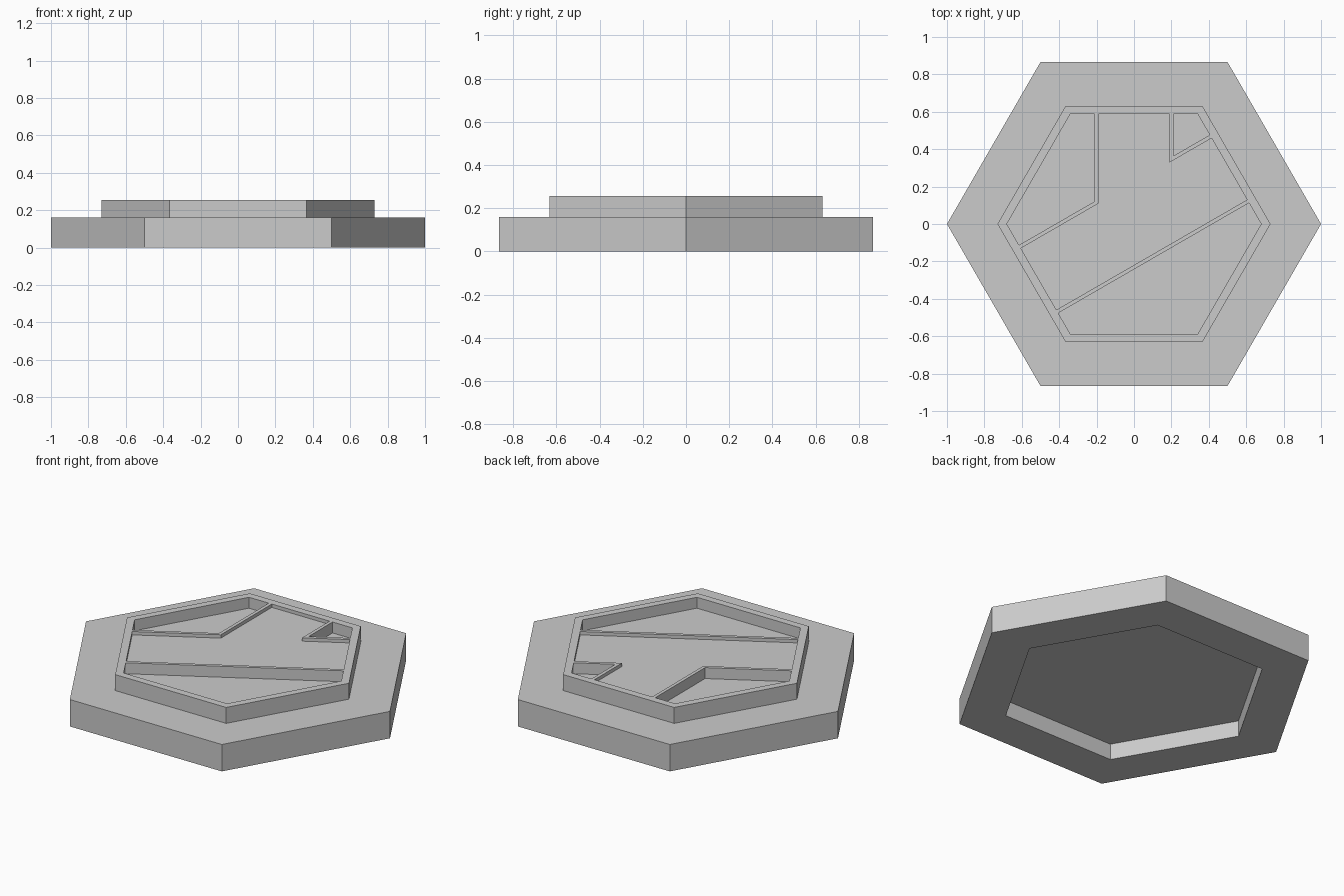
import bpy, bmesh
from math import cos, sin, pi, radians

if "Cube" in bpy.data.objects:
    bpy.data.objects.remove(bpy.data.objects["Cube"], do_unlink=True)

GREY = (0.6, 0.6, 0.6, 1)
grey = bpy.data.materials.new("plain grey")
grey.use_nodes = True
grey.diffuse_color = GREY
grey.node_tree.nodes["Principled BSDF"].inputs["Base Color"].default_value = GREY

RIM_IN = 0.68                 # inner corner radius of the rim
FLAT = RIM_IN * cos(pi / 6)   # distance from centre to a flat inner side
FLOOR, ROAD, TOP = 0.19, 0.235, 0.255
ROAD_HALF, KERB_OUT = 0.19, 0.21
SLANT = radians(30)


def finish(name, bm):
    bmesh.ops.recalc_face_normals(bm, faces=bm.faces)
    mesh = bpy.data.meshes.new(name)
    bm.to_mesh(mesh)
    bm.free()
    mesh.materials.append(grey)
    obj = bpy.data.objects.new(name, mesh)
    bpy.context.collection.objects.link(obj)


def prism(name, outline, z0, z1):
    bm = bmesh.new()
    face = bm.faces.new([bm.verts.new((x, y, z0)) for x, y in outline])
    raised = bmesh.ops.extrude_face_region(bm, geom=[face], use_keep_orig=True)["geom"]
    verts = [g for g in raised if isinstance(g, bmesh.types.BMVert)]
    bmesh.ops.translate(bm, verts=verts, vec=(0, 0, z1 - z0))
    finish(name, bm)


def slanted(u, v):
    """Point u along and v across the slanted road."""
    return (u * cos(SLANT) - v * sin(SLANT), u * sin(SLANT) + v * cos(SLANT))


def corner(x, v):
    """Where the slanted line at offset v meets the upright line at x."""
    return (x, (v + x * sin(SLANT)) / cos(SLANT))


def bend(side, w):
    """Edge line from the slanted road into the upright branch."""
    return [slanted(side * FLAT, w), corner(side * w, w), (side * w, FLAT)]


def straight(w):
    return [slanted(-FLAT, -w), slanted(FLAT, -w)]


# Hexagonal tile: one profile from the underside recess up to the inner floor
profile = [(0.735, 0.095), (0.735, 0), (1, 0), (1, 0.16),
           (0.73, 0.16), (0.73, TOP), (RIM_IN, TOP), (RIM_IN, FLOOR)]
bm = bmesh.new()
rings = [[bm.verts.new((r * cos(k * pi / 3), r * sin(k * pi / 3), z)) for k in range(6)]
         for r, z in profile]
for low, high in zip(rings, rings[1:]):
    for k in range(6):
        n = (k + 1) % 6
        bm.faces.new((low[k], low[n], high[n], high[k]))
bm.faces.new(rings[0])
bm.faces.new(rings[-1])
finish("hexagonal_tile", bm)

# Raised three-way road surface, sunk a little into the floor
SUNK = FLOOR - 0.03
prism("road_surface",
      straight(ROAD_HALF) + bend(1, ROAD_HALF) + bend(-1, ROAD_HALF)[::-1], SUNK, ROAD)

# Thin kerbs along the road edges
kerbs = {"long_kerb": straight,
         "left_kerb": lambda w: bend(1, w),
         "right_kerb": lambda w: bend(-1, w)}
for name, line in kerbs.items():
    prism(name, line(ROAD_HALF) + line(KERB_OUT)[::-1], SUNK, TOP)
